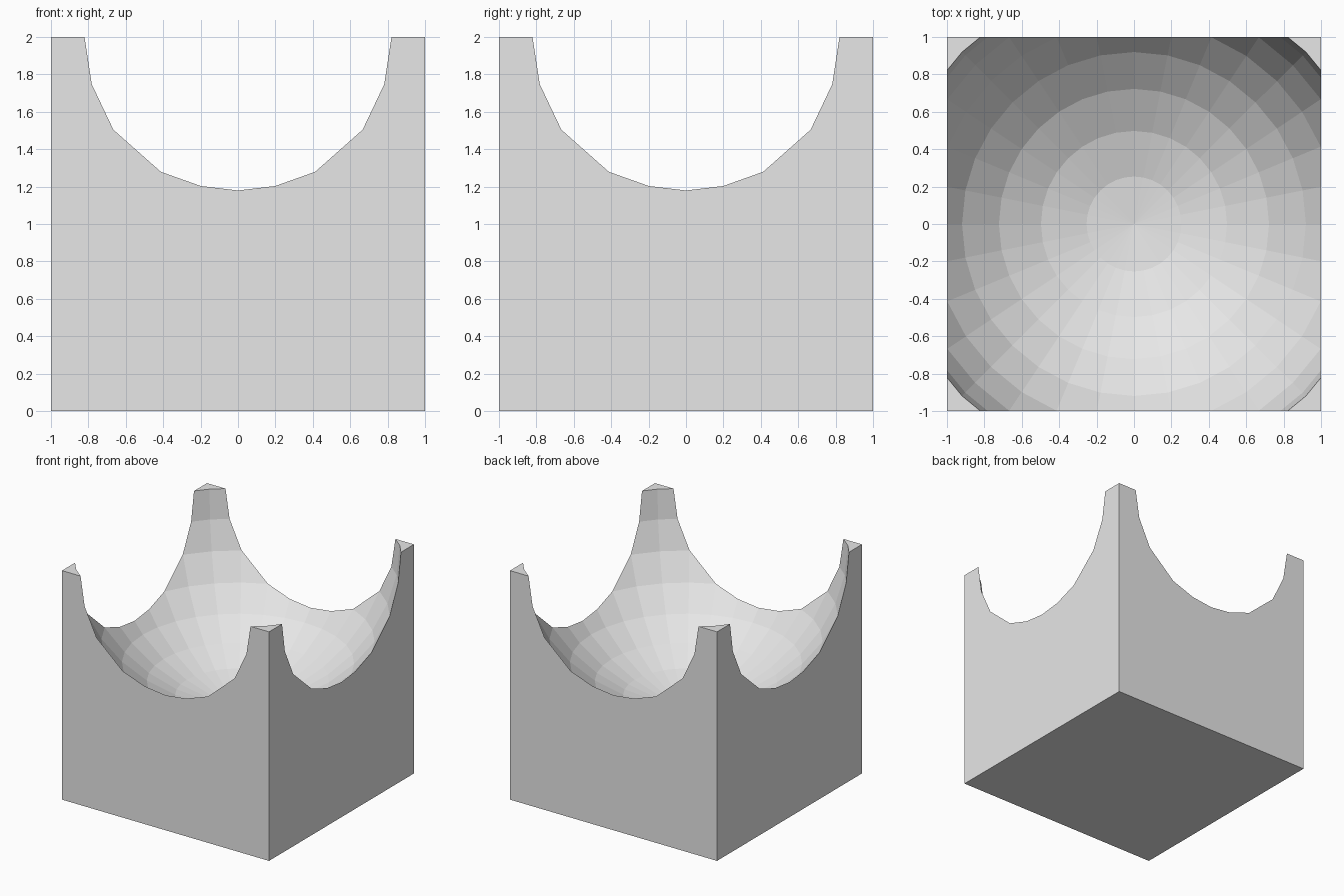
import bpy

if "Cube" in bpy.data.objects:
    bpy.data.objects.remove(bpy.data.objects["Cube"])

grey = bpy.data.materials.new("light_grey")
grey.diffuse_color = (0.8, 0.8, 0.8, 1.0)
grey.use_nodes = True
grey.node_tree.nodes["Principled BSDF"].inputs["Base Color"].default_value = grey.diffuse_color

# Solid cube standing on the ground
bpy.ops.mesh.primitive_cube_add(size=2, location=(0, 0, 1))
block = bpy.context.object
block.name = "hollowed_block"
block.data.materials.append(grey)

# Faceted ball centred on the top face, wider than the cube
bpy.ops.mesh.primitive_uv_sphere_add(segments=32, ring_count=16, radius=1.3,
                                     location=(0, 0, 2))
ball = bpy.context.object
ball.name = "bowl_cutter"
ball.data.materials.append(grey)
ball.hide_render = True

# Carve the bowl, leaving four corner prongs
cut = block.modifiers.new("bowl_cut", 'BOOLEAN')
cut.operation = 'DIFFERENCE'
cut.solver = 'EXACT'
cut.object = ball
bpy.ops.object.select_all(action='DESELECT')
block.select_set(True)
bpy.context.view_layer.objects.active = block
bpy.ops.object.modifier_apply(modifier=cut.name)
bpy.data.objects.remove(ball, do_unlink=True)

# Flat facets throughout
bpy.ops.object.shade_flat()
